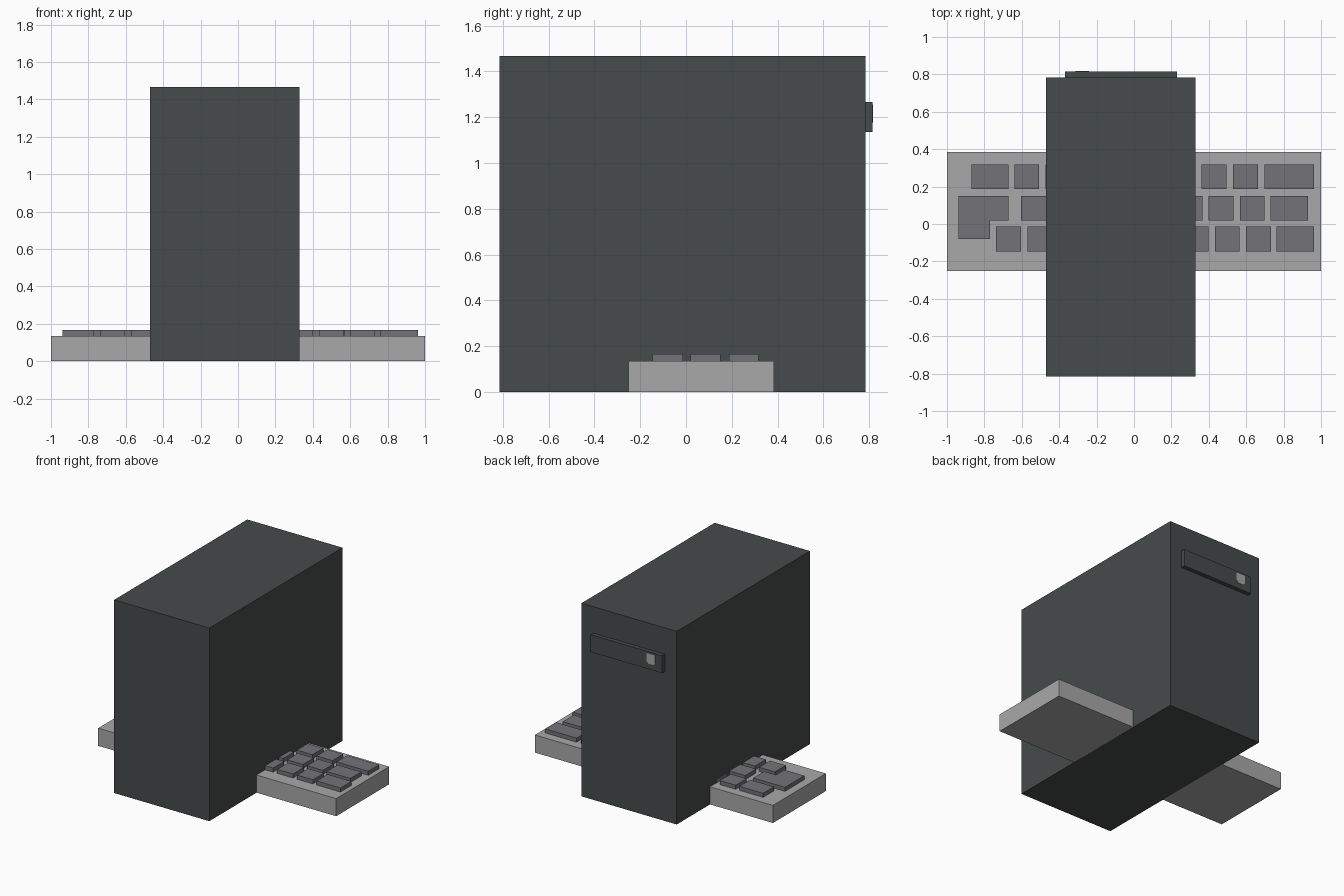
import bpy, bmesh

if "Cube" in bpy.data.objects:
    bpy.data.objects.remove(bpy.data.objects["Cube"])


def material(name, rgb):
    m = bpy.data.materials.new(name)
    m.diffuse_color = (*rgb, 1)
    m.use_nodes = True
    m.node_tree.nodes["Principled BSDF"].inputs["Base Color"].default_value = m.diffuse_color
    return m


CHARCOAL = material("charcoal case", (0.063, 0.070, 0.070))
LIGHT = material("light grey plastic", (0.393, 0.393, 0.393))
KEY = material("slate key", (0.168, 0.170, 0.190))


def prism(name, outline, lo, hi, mat, axis="z"):
    """Extrude a 2D outline along z (outline in x,y) or y (outline in x,z)."""
    place = (lambda a, b, c: (a, b, c)) if axis == "z" else (lambda a, b, c: (a, c, b))
    bm = bmesh.new()
    bottom = [bm.verts.new(place(a, b, lo)) for a, b in outline]
    top = [bm.verts.new(place(a, b, hi)) for a, b in outline]
    bm.faces.new(bottom)
    bm.faces.new(top)
    n = len(outline)
    for i in range(n):
        j = (i + 1) % n
        bm.faces.new((bottom[i], bottom[j], top[j], top[i]))
    bmesh.ops.recalc_face_normals(bm, faces=bm.faces)
    me = bpy.data.meshes.new(name)
    bm.to_mesh(me)
    bm.free()
    me.materials.append(mat)
    ob = bpy.data.objects.new(name, me)
    bpy.context.collection.objects.link(ob)
    return ob


def box(name, x0, x1, y0, y1, z0, z1, mat):
    return prism(name, [(x0, y0), (x1, y0), (x1, y1), (x0, y1)], z0, z1, mat)


# Computer tower with its raised drive bay on the back (+y) face
box("tower_case", -0.47, 0.33, -0.815, 0.783, 0, 1.467, CHARCOAL)
box("drive_bay", -0.37, 0.23, 0.77, 0.815, 1.135, 1.267, CHARCOAL)

# Eject button: thin plate with clipped lower corners
prism("drive_button",
      [(-0.313, 1.255), (-0.24, 1.255), (-0.24, 1.193), (-0.257, 1.177),
       (-0.296, 1.177), (-0.313, 1.193)], 0.812, 0.817, LIGHT, axis="y")

# Keyboard passing through the tower
box("keyboard_base", -1, 1, -0.25, 0.385, 0.001, 0.135, LIGHT)

# Key rows: y range, first square key, number of square keys, wide keys
KEY_LOW, KEY_TOP, PITCH, WIDTH = 0.125, 0.166, 0.167, 0.133
rows = [
    (0.187, 0.317, -0.640, 8, [(-0.87, -0.67), (0.697, 0.963)]),
    (0.020, 0.151, -0.603, 8, [(0.73, 0.93)]),
    (-0.146, -0.014, -0.737, 9, [(0.763, 0.963)]),
]
for r, (y0, y1, start, count, wide) in enumerate(rows):
    spans = [(start + i * PITCH, start + i * PITCH + WIDTH) for i in range(count)]
    for i, (x0, x1) in enumerate(spans + wide):
        box(f"key_{r}_{i}", x0, x1, y0, y1, KEY_LOW, KEY_TOP, KEY)

# L-shaped enter key
prism("enter_key",
      [(-0.937, 0.151), (-0.937, -0.081), (-0.77, -0.081), (-0.77, 0.02),
       (-0.67, 0.02), (-0.67, 0.151)], KEY_LOW, KEY_TOP, KEY)
